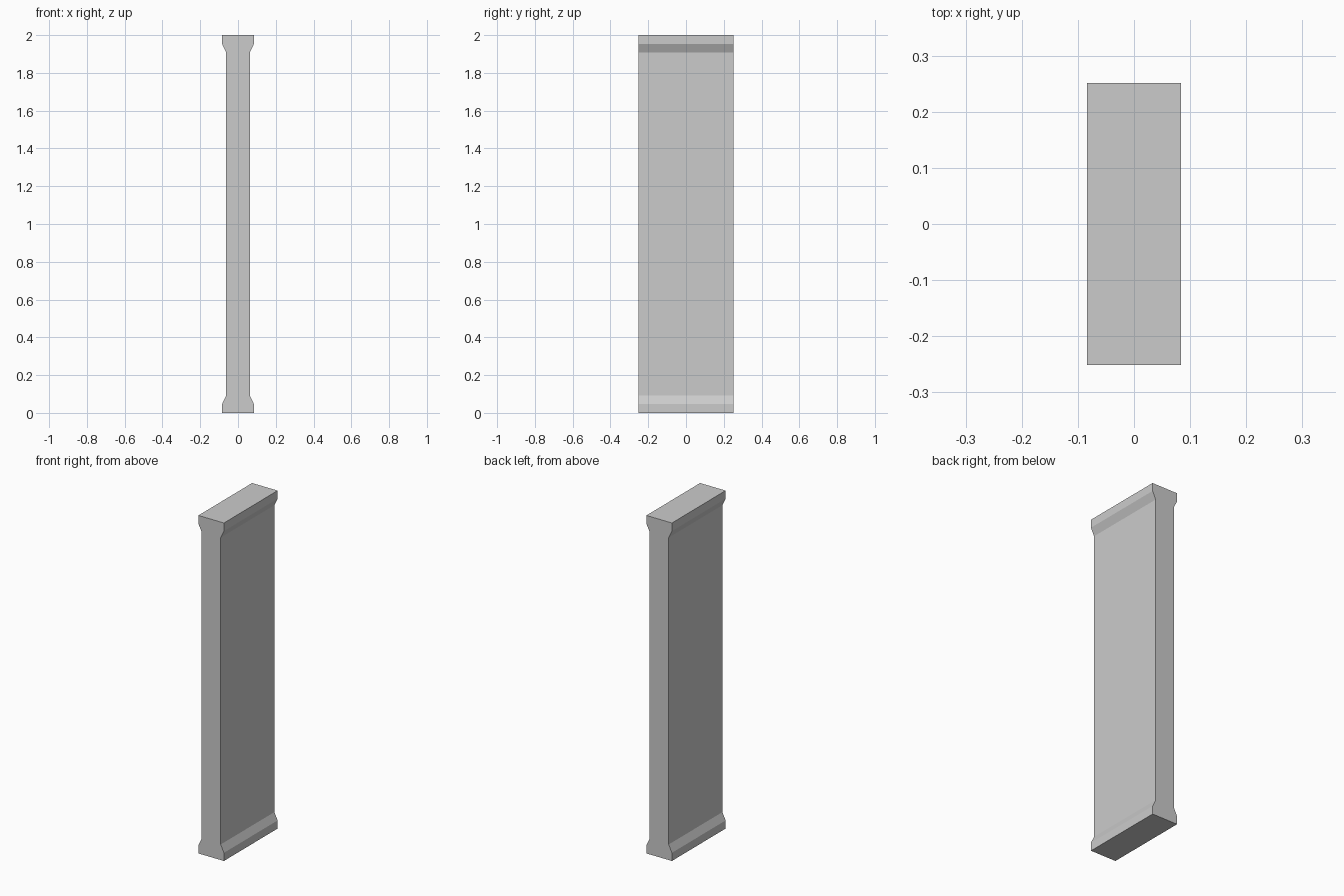
import bpy
import bmesh

if "Cube" in bpy.data.objects:
    bpy.data.objects.remove(bpy.data.objects["Cube"])

HEIGHT = 2.0
HALF_DEPTH = 0.251

# Right-hand half of the lower profile (x, z): flared foot tapering to the shaft
lower = [(0.0835, 0.0), (0.0835, 0.048), (0.0625, 0.092)]
# Mirror upwards for the cap, then across x to close the outline
right = lower + [(x, HEIGHT - z) for x, z in reversed(lower)]
outline = right + [(-x, z) for x, z in reversed(right)]

# Wall panel: extrude the outline along y
bm = bmesh.new()
face = bm.faces.new([bm.verts.new((x, -HALF_DEPTH, z)) for x, z in outline])
extruded = bmesh.ops.extrude_face_region(bm, geom=[face], use_keep_orig=True)
verts = [g for g in extruded["geom"] if isinstance(g, bmesh.types.BMVert)]
bmesh.ops.translate(bm, vec=(0, 2 * HALF_DEPTH, 0), verts=verts)
bmesh.ops.recalc_face_normals(bm, faces=bm.faces)

mesh = bpy.data.meshes.new("wall_panel")
bm.to_mesh(mesh)
bm.free()
bpy.context.collection.objects.link(bpy.data.objects.new("wall_panel", mesh))
